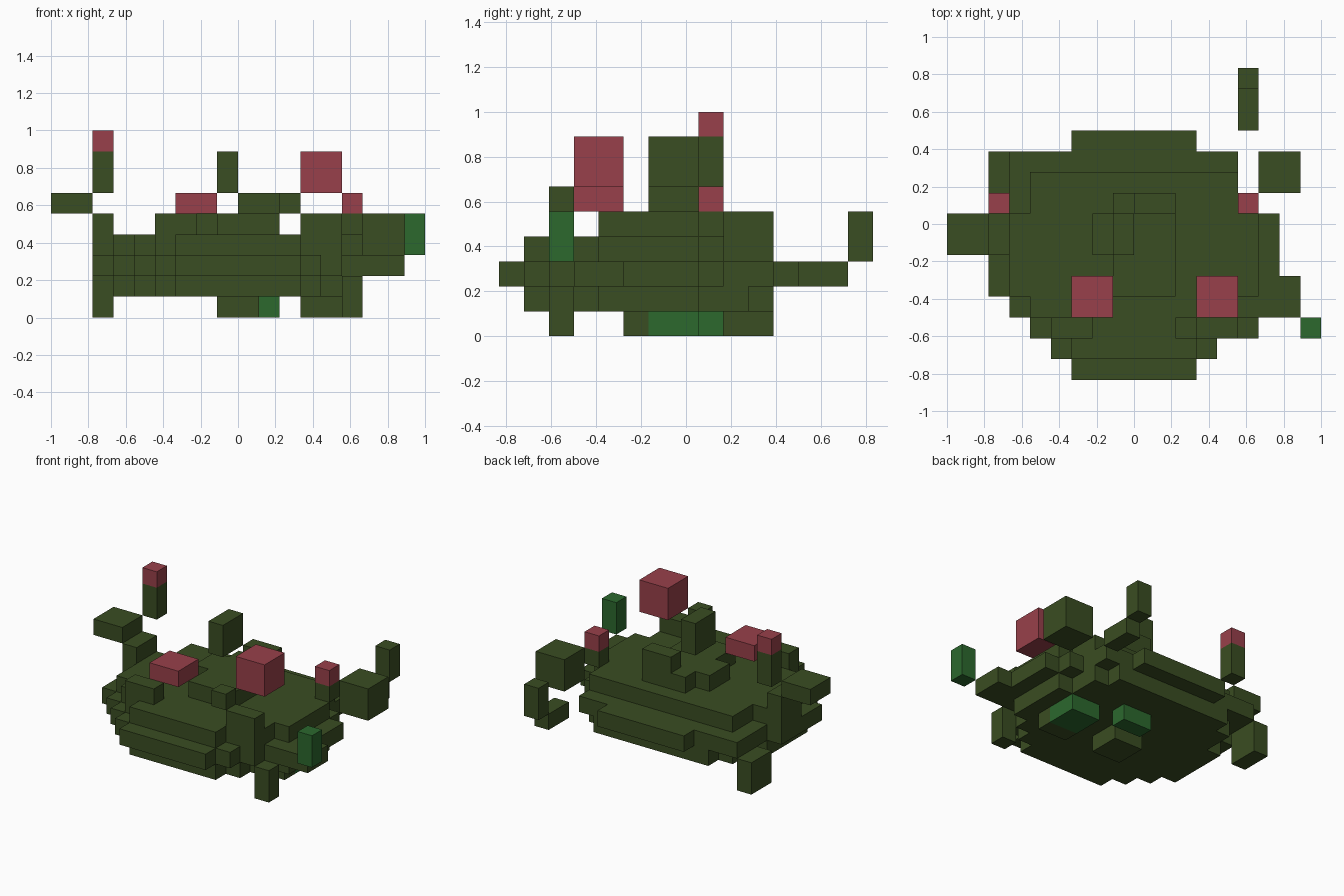
import bpy, bmesh

cube = bpy.data.objects.get("Cube")
if cube:
    bpy.data.objects.remove(cube, do_unlink=True)

U = 1 / 9  # size of one block


def world(i, j, k):
    """Block grid position to world position."""
    return (-1 + i * U, -7.5 * U + j * U, k * U)


def material(name, rgb):
    m = bpy.data.materials.new(name)
    m.use_nodes = True
    m.diffuse_color = (*rgb, 1)
    bsdf = next(n for n in m.node_tree.nodes if n.type == 'BSDF_PRINCIPLED')
    bsdf.inputs["Base Color"].default_value = (*rgb, 1)
    bsdf.inputs["Roughness"].default_value = 0.9
    return m


OLIVE = material("dark olive", (0.042, 0.074, 0.016))
PINK = material("dusty pink", (0.314, 0.051, 0.069))
GREEN = material("leaf green", (0.025, 0.138, 0.027))


def prism(name, outline, z0, z1, mat):
    """Extrude a flat grid outline between two heights."""
    bm = bmesh.new()
    face = bm.faces.new([bm.verts.new(world(i, j, z0)) for i, j in outline])
    up = bmesh.ops.extrude_face_region(bm, geom=[face])["geom"]
    top = [v for v in up if isinstance(v, bmesh.types.BMVert)]
    bmesh.ops.translate(bm, verts=top, vec=(0, 0, (z1 - z0) * U))
    bmesh.ops.recalc_face_normals(bm, faces=bm.faces)
    mesh = bpy.data.meshes.new(name)
    bm.to_mesh(mesh)
    bm.free()
    mesh.materials.append(mat)
    obj = bpy.data.objects.new(name, mesh)
    bpy.context.collection.objects.link(obj)


def box(name, x, y, z, mat=OLIVE):
    outline = [(x[0], y[0]), (x[1], y[0]), (x[1], y[1]), (x[0], y[1])]
    prism(name, outline, z[0], z[1], mat)


def slab(name, rows, z0, z1):
    """Stepped slab; each row is (y start, y end, x start, x end)."""
    right = [p for a, b, l, r in rows for p in ((r, a), (r, b))]
    left = [p for a, b, l, r in reversed(rows) for p in ((l, b), (l, a))]
    prism(name, right + left, z0, z1, OLIVE)


# Rounded body in three stepped slabs
slab("body_lower", [(1, 2, 6, 12), (2, 3, 5, 13), (3, 4, 4, 14), (4, 8, 3, 15),
                    (8, 10, 4, 14), (10, 11, 5, 13)], 1, 2)
slab("body_middle", [(0, 1, 6, 12), (1, 2, 5, 13), (2, 3, 4, 14), (3, 4, 3, 15),
                     (4, 8, 2, 16), (8, 9, 3, 15), (9, 11, 3, 14),
                     (11, 12, 6, 12)], 2, 3)
slab("body_upper", [(1, 2, 6, 12), (2, 3, 5, 13), (3, 4, 4, 14), (4, 8, 3, 15),
                    (8, 10, 4, 14)], 3, 4)

# Raised back
box("back_ridge", (8, 11), (4, 9), (4, 5))
box("back_ridge_side", (7, 8), (6, 8), (4, 5))
box("back_step", (9, 11), (8, 9), (5, 6))
box("back_post", (8, 9), (6, 8), (6, 8))

# Front bumps
box("front_bump_right", (5, 7), (2, 3), (4, 5))
box("front_bump_left", (12, 14), (2, 3), (3, 5))
box("front_bump_small", (11, 12), (2, 3), (5, 6))

# Right branch and its tipped stalk
box("right_branch_base", (2, 3), (6, 8), (3, 5))
box("right_branch", (0, 2), (6, 8), (5, 6))
box("right_stalk", (2, 3), (8, 9), (6, 8))
box("right_stalk_tip", (2, 3), (8, 9), (8, 9), PINK)

# Left branches and shoot
box("left_front_branch", (15, 17), (3, 5), (2, 3))
box("left_shoot", (17, 18), (2, 3), (3, 5), GREEN)
box("left_rear_branch", (15, 17), (9, 11), (3, 5))
box("left_bud_base", (14, 15), (8, 9), (4, 5))
box("left_bud", (14, 15), (8, 9), (5, 6), PINK)

# Tail
box("tail", (14, 15), (12, 14), (2, 3))
box("tail_tip", (14, 15), (14, 15), (3, 5))

# Large blossoms
box("right_blossom", (6, 8), (3, 5), (5, 6), PINK)
box("left_blossom", (12, 14), (3, 5), (6, 8), PINK)

# Legs and underside blocks
box("front_leg", (14, 15), (2, 3), (0, 2))
box("rear_leg", (2, 3), (9, 11), (0, 2))
box("belly_block", (8, 10), (5, 7), (0, 1))
box("belly_block_left", (12, 14), (5, 6), (0, 1))
box("belly_leaf_left", (12, 14), (6, 8), (0, 1), GREEN)
box("belly_leaf_middle", (9, 11), (8, 9), (0, 1), GREEN)
